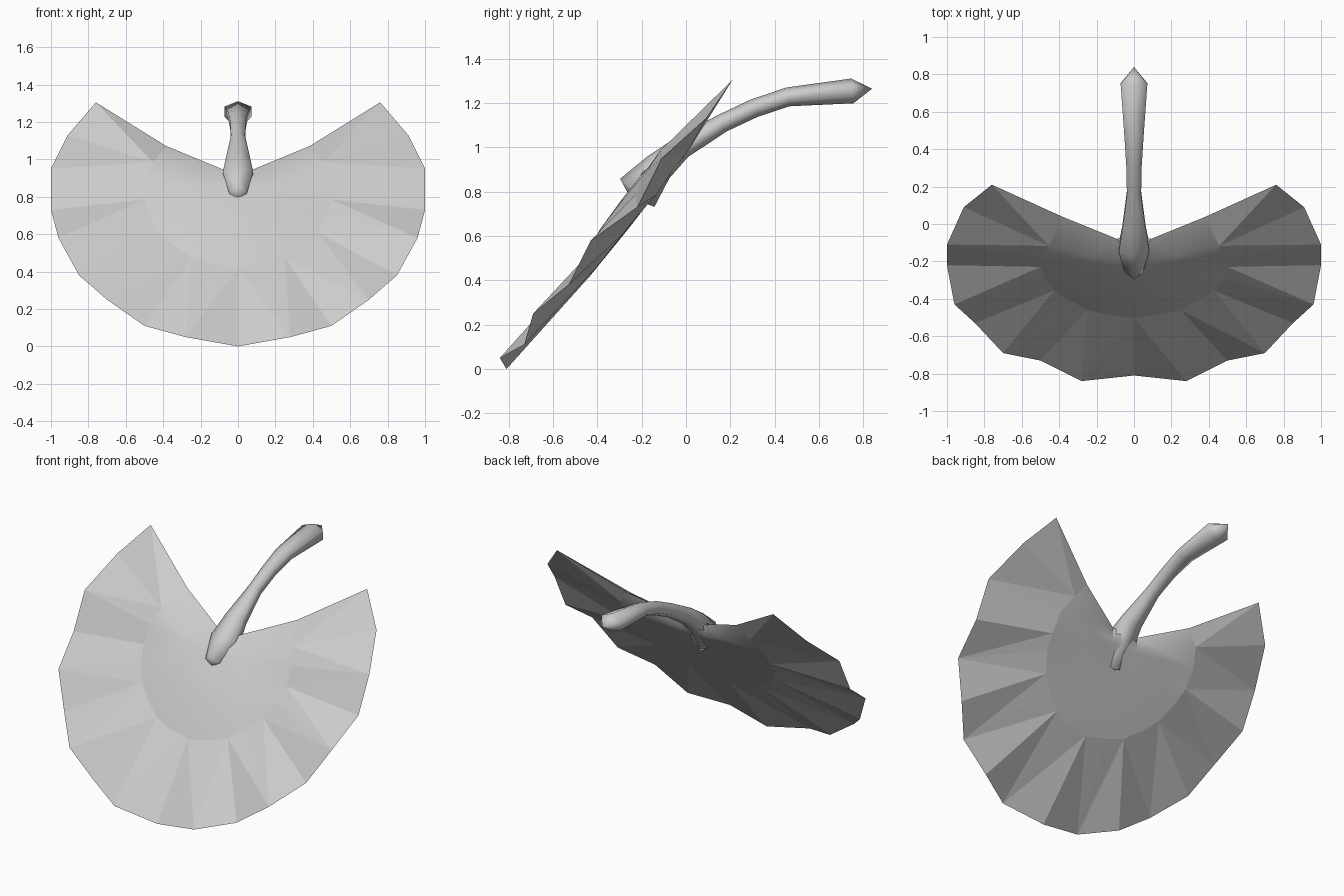
import bpy, bmesh, math
from mathutils import Vector

if "Cube" in bpy.data.objects:
    bpy.data.objects.remove(bpy.data.objects["Cube"])

mat = bpy.data.materials.new("light grey")
mat.diffuse_color = (0.6, 0.6, 0.6, 1)
mat.use_nodes = True
mat.node_tree.nodes["Principled BSDF"].inputs["Base Color"].default_value = mat.diffuse_color


def finish(name, bm, angle, flat=()):
    me = bpy.data.meshes.new(name)
    bm.to_mesh(me)
    bm.free()
    ob = bpy.data.objects.new(name, me)
    bpy.context.collection.objects.link(ob)
    me.materials.append(mat)
    bpy.ops.object.select_all(action='DESELECT')
    ob.select_set(True)
    bpy.context.view_layer.objects.active = ob
    bpy.ops.object.shade_smooth_by_angle(angle=math.radians(angle))
    for i in flat:
        me.polygons[i].use_smooth = False
    return ob


# Fan leaf: a tilted thin lens with a pleated rim, domed front and shallow back
rim = [(0.76, 0.21, 1.305), (0.91, 0.09, 1.13), (1.0, -0.11, 0.95), (1.0, -0.22, 0.73),
       (0.96, -0.43, 0.58), (0.85, -0.53, 0.38), (0.70, -0.69, 0.25),
       (0.50, -0.73, 0.11), (0.28, -0.84, 0.05), (0, -0.81, 0)]
rim += [(-x, y, z) for x, y, z in rim[-2::-1]]
n = len(rim)


def on_sheet(x, z, offset):
    return Vector((x, (0.617 * z - offset) / 0.787, z))


def ring(f, depth):
    pts = []
    for i, (x, y, z) in enumerate(rim):
        k = min(i, n - 1 - i)
        pts.append(on_sheet(f * x, 0.84 + f * (z - 0.84), depth.get(k, depth[9])))
    return pts


bm = bmesh.new()
edge = [bm.verts.new(p) for p in rim]
ends = {i: [bm.verts.new((0.09 * s, -0.08, 0.95)),
            bm.verts.new(on_sheet(0.385 * s, 1.072, 0.63))] for i, s in ((0, 1), (n - 1, -1))}
pleats = []


def side(hub_z, hub_off, inner_off, near_off, mid, corner_off):
    hub = bm.verts.new(on_sheet(0, hub_z, hub_off))
    inner = ring(0.1, {9: inner_off})
    inner[0], inner[-1] = [on_sheet(0.035 * s, 0.925, corner_off) for s in (1, -1)]
    near = ring(0.25, {9: near_off})
    rows = [[bm.verts.new(p) for p in inner]]
    for j, r in enumerate((near, ring(0.5, mid))):
        rows.append([ends[i][j] if i in ends else bm.verts.new(p) for i, p in enumerate(r)])
    rows.append(edge)
    for i in range(n - 1):
        bm.faces.new((hub, rows[0][i + 1], rows[0][i]))
        for a, b in zip(rows, rows[1:]):
            if i % 2:
                f = [(a[i], b[i + 1], b[i]), (a[i], a[i + 1], b[i + 1])]
            else:
                f = [(a[i + 1], b[i + 1], b[i]), (a[i], a[i + 1], b[i])]
            f = [bm.faces.new(q) for q in f]
            if b is edge:
                pleats.extend(f)
    return hub, rows[0][0], rows[0][-1]


front = side(0.88, 0.70, 0.70, 0.695,
             {0: 0.63, 1: 0.70, 2: 0.69, 3: 0.665, 4: 0.665, 9: 0.655}, 0.705)
back = side(0.86, 0.60, 0.60, 0.595, {0: 0.63, 3: 0.59, 9: 0.60}, 0.61)
# Close the notch between front and back
for i, a, b in ((0, front[1], back[1]), (n - 1, front[2], back[2])):
    bm.faces.new((a, ends[i][0], b))
    bm.faces.new((front[0], a, b, back[0]))
bmesh.ops.recalc_face_normals(bm, faces=bm.faces)
bm.faces.index_update()
finish("leaf", bm, 45, [f.index for f in pleats])

# Curved stem: y, z, half width in x, half height across the path
path = [(0.75, 1.255, 0.075, 0.056), (0.46, 1.228, 0.053, 0.043), (0.31, 1.178, 0.043, 0.042),
        (0.165, 1.11, 0.04, 0.042), (-0.02, 1.0, 0.065, 0.052),
        (-0.125, 0.91, 0.085, 0.07), (-0.22, 0.795, 0.05, 0.1)]
SIDES = 6
bm = bmesh.new()
rings = []
for i, (y, z, rx, rn) in enumerate(path):
    a, b = path[max(i - 1, 0)], path[min(i + 1, len(path) - 1)]
    t = Vector((0, a[0] - b[0], a[1] - b[1])).normalized()
    up = Vector((0, -t.z, t.y))
    r = []
    for k in range(SIDES):
        w = math.tau * k / SIDES
        r.append(bm.verts.new(Vector((1.1 * rx * math.sin(w), y, z)) + up * rn * math.cos(w)))
    rings.append(r)
tips = bm.verts.new((0, 0.84, 1.265)), bm.verts.new((0, -0.255, 0.78))
for k in range(SIDES):
    j = (k + 1) % SIDES
    for a, b in zip(rings, rings[1:]):
        bm.faces.new((a[k], a[j], b[j], b[k]))
    bm.faces.new((tips[0], rings[0][j], rings[0][k]))
    bm.faces.new((tips[1], rings[-1][k], rings[-1][j]))
bmesh.ops.recalc_face_normals(bm, faces=bm.faces)
finish("stem", bm, 80)
